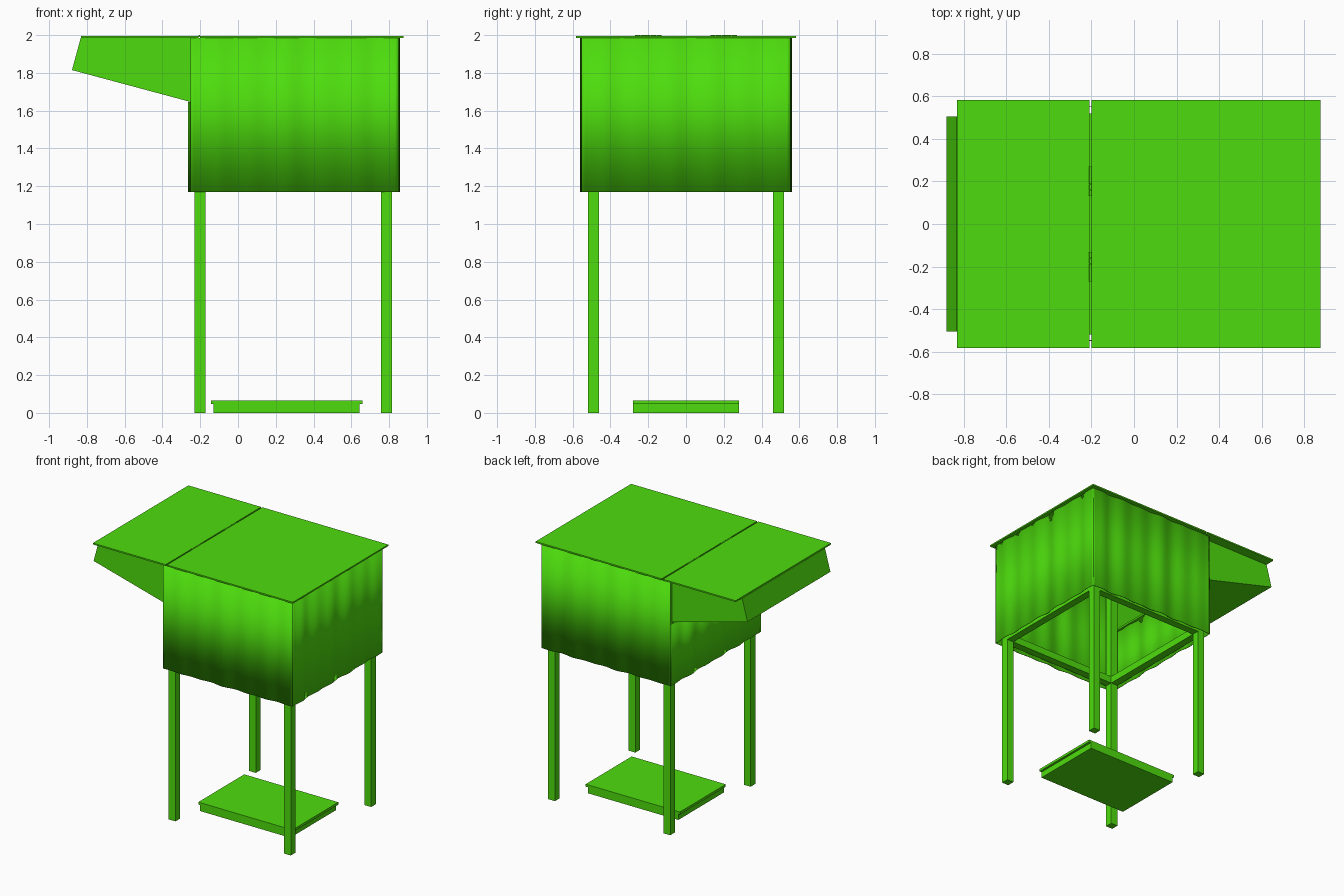
import bpy, bmesh, math

if "Cube" in bpy.data.objects:
    bpy.data.objects.remove(bpy.data.objects["Cube"])

mat = bpy.data.materials.new("green")
mat.diffuse_color = (0.075, 0.72, 0.004, 1)
mat.use_nodes = True
mat.node_tree.nodes["Principled BSDF"].inputs["Base Color"].default_value = mat.diffuse_color


def make(name, verts, faces):
    me = bpy.data.meshes.new(name)
    me.from_pydata(verts, [], faces)
    bm = bmesh.new()
    bm.from_mesh(me)
    bmesh.ops.recalc_face_normals(bm, faces=bm.faces)
    bm.to_mesh(me)
    bm.free()
    me.materials.append(mat)
    ob = bpy.data.objects.new(name, me)
    bpy.context.collection.objects.link(ob)
    return ob


def box(name, x0, x1, y0, y1, z0, z1):
    v = [(x, y, z) for x in (x0, x1) for y in (y0, y1) for z in (z0, z1)]
    f = [(0, 1, 3, 2), (4, 6, 7, 5), (0, 4, 5, 1), (2, 3, 7, 6), (0, 2, 6, 4), (1, 5, 7, 3)]
    return make(name, v, f)


def thicken(ob, t, offset):
    m = ob.modifiers.new("thickness", 'SOLIDIFY')
    m.thickness = t
    m.offset = offset
    m.use_even_offset = True


def wavy_wall(name, a, b, z0, z1, phase, n=72):
    """Thin hanging sheet between plan points a and b with irregular folds."""
    length = math.dist(a, b)
    dx, dy = (b[0] - a[0]) / length, (b[1] - a[1]) / length
    verts = []
    for i in range(n + 1):
        s = length * i / n
        fade = min(1, 8 * min(i, n - i) / n)
        w = fade * (0.0045 * math.sin(2 * math.pi * s / 0.19 + phase)
                    + 0.0035 * math.sin(2 * math.pi * s / 0.31 + 2 * phase))
        x, y = a[0] + dx * s - dy * w, a[1] + dy * s + dx * w
        verts += [(x, y, z0), (x, y, z1)]
    faces = [(2 * i, 2 * i + 2, 2 * i + 3, 2 * i + 1) for i in range(n)]
    ob = make(name, verts, faces)
    thicken(ob, 0.004, 0)
    bpy.context.view_layer.objects.active = ob
    bpy.ops.object.select_all(action='DESELECT')
    ob.select_set(True)
    bpy.ops.object.shade_smooth_by_angle(angle=math.radians(35))
    ob.select_set(False)


ZB, ZT = 1.17, 1.984

# Posts
for xn, x in (("left", -0.2), ("right", 0.785)):
    for yn, y in (("front", -0.49), ("back", 0.49)):
        box(f"{yn}_{xn}_post", x - 0.029, x + 0.029, y - 0.029, y + 0.029, 0, ZT)

# Rails at floor level and under the roof
for label, z0, z1 in (("floor", ZB + 0.005, ZB + 0.06), ("roof", ZT - 0.055, ZT)):
    for n, y in (("front", -0.49), ("back", 0.49)):
        box(f"{label}_{n}_rail", -0.171, 0.756, y - 0.029, y + 0.029, z0, z1)
    for n, x in (("left", -0.2), ("right", 0.785)):
        box(f"{label}_{n}_rail", x - 0.029, x + 0.029, -0.461, 0.461, z0, z1)

# Wavy cladding; the left sheet stops below the side box
wavy_wall("front_wall", (-0.252, -0.55), (0.848, -0.55), ZB, ZT, 0.4)
wavy_wall("right_wall", (0.848, -0.55), (0.848, 0.55), ZB, ZT, 1.3)
wavy_wall("back_wall", (0.848, 0.55), (-0.252, 0.55), ZB, ZT, 2.2)
wavy_wall("left_wall", (-0.255, 0.55), (-0.255, -0.55), ZB, 1.645, 3.1)

# Sloped side box, open at the top and towards the inside
prof = [(-0.235, ZT), (-0.833, ZT), (-0.879, 1.815), (-0.235, 1.642)]
v = [(x, y, z) for y in (-0.505, 0.505) for x, z in prof]
side_box = make("side_box", v, [(0, 1, 2, 3), (7, 6, 5, 4), (1, 5, 6, 2), (2, 6, 7, 3),
                                (3, 7, 4, 0), (0, 4, 5, 1)])
bm = bmesh.new()
bm.from_mesh(side_box.data)
bm.faces.ensure_lookup_table()
bmesh.ops.delete(bm, geom=[bm.faces[4], bm.faces[5]], context='FACES')
bm.to_mesh(side_box.data)
bm.free()
thicken(side_box, 0.012, -1)

# Roof and hinged lid
box("roof", -0.2, 0.876, -0.582, 0.582, ZT, 1.995)
box("side_box_lid", -0.831, -0.21, -0.582, 0.582, ZT, 1.995)

# Hinges: a row of knuckles over the gap
for n, yc in (("front", -0.2), ("back", 0.2)):
    for k in range(5):
        bpy.ops.mesh.primitive_cylinder_add(
            vertices=12, radius=0.0055, depth=0.0265,
            location=(-0.205, yc + (k - 2) * 0.028, 1.9945), rotation=(math.pi / 2, 0, 0))
        ob = bpy.context.object
        ob.name = f"{n}_hinge_knuckle_{k + 1}"
        ob.data.materials.append(mat)

# Low step on the ground
box("step_base", -0.13, 0.642, -0.28, 0.28, 0, 0.046)
box("step_top", -0.143, 0.66, -0.28, 0.28, 0.046, 0.065)
